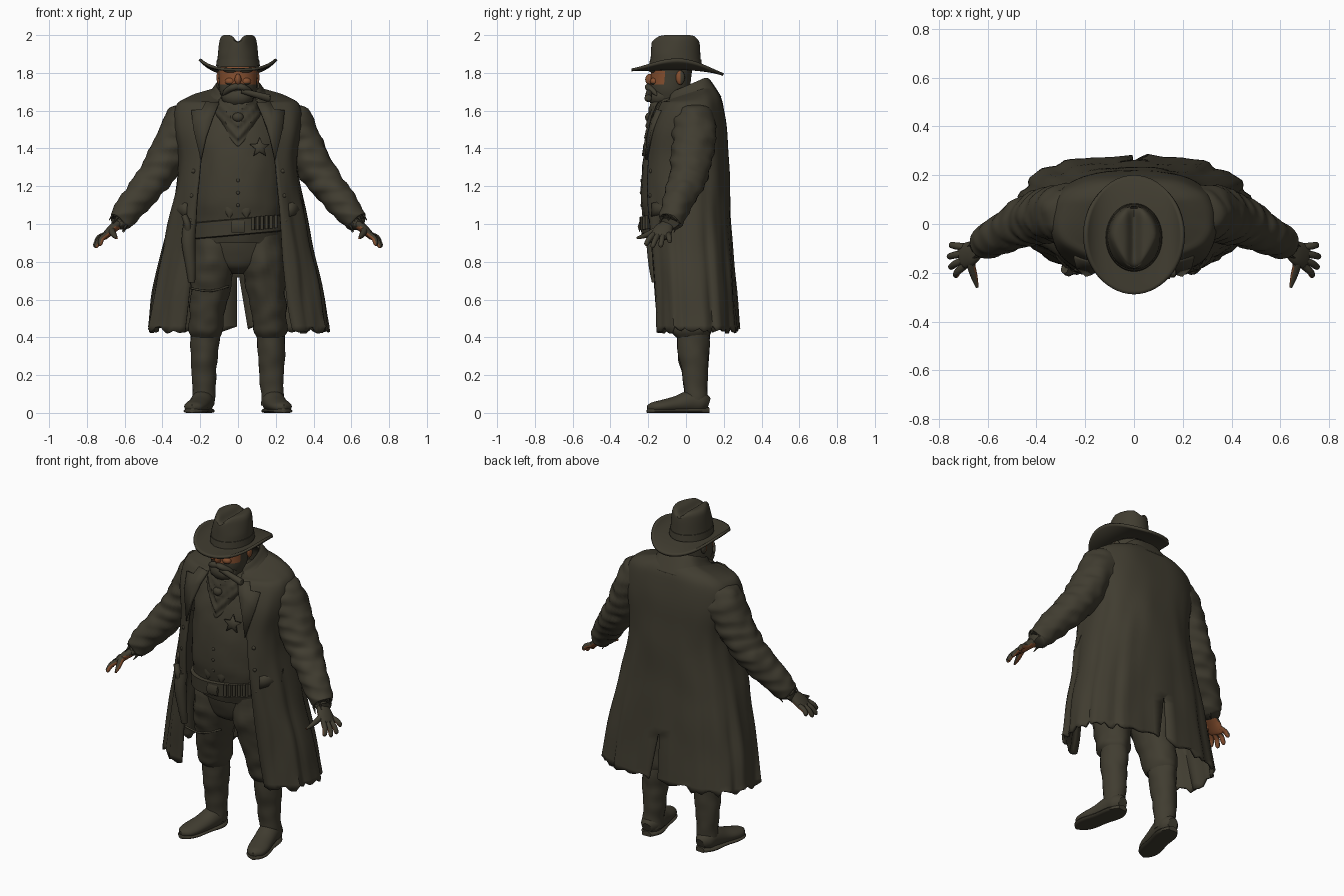
import bpy, bmesh, math, random
from mathutils import Vector, noise

random.seed(4)


def material(name, rgb):
    m = bpy.data.materials.new(name)
    m.diffuse_color = (*rgb, 1)
    return m


CLOTH = material("dark_olive_cloth", (0.052, 0.046, 0.030))
SKIN = material("weathered_skin", (0.235, 0.078, 0.028))


def build(name, verts, faces, angle=50, thick=0, rule=None, move=None):
    """Mesh object; rule(centre, normal) picks skin faces, move(co) reshapes."""
    me = bpy.data.meshes.new(name)
    me.from_pydata([move(Vector(v)) if move else v for v in verts], [], faces)
    bm = bmesh.new()
    bm.from_mesh(me)
    bmesh.ops.recalc_face_normals(bm, faces=bm.faces)
    bm.to_mesh(me)
    bm.free()
    me.materials.append(CLOTH)
    me.materials.append(SKIN)
    for p in me.polygons:
        p.use_smooth = True
        if rule and rule(p.center, p.normal):
            p.material_index = 1
    me.set_sharp_from_angle(angle=math.radians(angle))
    ob = bpy.data.objects.new(name, me)
    bpy.context.scene.collection.objects.link(ob)
    if thick:
        mod = ob.modifiers.new("thickness", 'SOLIDIFY')
        mod.thickness, mod.offset = thick, 0
    return ob


def spline(keys, steps):
    """Catmull-Rom through tuples of any length."""
    out = []
    for i in range(len(keys) - 1):
        a, b, c, d = (keys[max(0, min(len(keys) - 1, i + k))] for k in (-1, 0, 1, 2))
        for s in range(steps):
            t = s / steps
            out.append([q + .5 * t * (r - p + t * (2*p - 5*q + 4*r - w + t * (3*(q - r) + w - p)))
                        for p, q, r, w in zip(a, b, c, d)])
    return out + [list(keys[-1])]


def loft(name, keys, ref=None, n=24, steps=5, wrinkle=0, **kw):
    """Closed skin over ellipses (x, y, z, ra, rb); ref=None keeps rings level."""
    rows = spline(keys, steps)
    verts, faces = [], []
    for i, (x, y, z, a, b) in enumerate(rows):
        c, side, up = Vector((x, y, z)), Vector((1, 0, 0)), Vector((0, 1, 0))
        if ref:
            t = Vector(rows[min(i + 1, len(rows) - 1)][:3]) - Vector(rows[max(i - 1, 0)][:3])
            side = t.cross(Vector(ref)).normalized()
            up = side.cross(t).normalized()
        for j in range(n):
            q = 2 * math.pi * j / n
            d = side * (a * math.cos(q)) + up * (b * math.sin(q))
            verts.append(c + d * (1 + wrinkle * noise.noise((c + d) * 15)))
    for i in range(len(rows) - 1):
        faces += [(i*n + j, i*n + (j+1) % n, (i+1)*n + (j+1) % n, (i+1)*n + j) for j in range(n)]
    faces += [tuple(range(n)), tuple(range((len(rows) - 1) * n, len(rows) * n))]
    return build(name, verts, faces, **kw)


def blob(name, c, r, **kw):
    """Ellipsoid at c with radii r."""
    ks = [(c[0], c[1], c[2] - r[2] * math.cos(k * math.pi / 8),
           max(.001, r[0] * math.sin(k * math.pi / 8)), max(.001, r[1] * math.sin(k * math.pi / 8))) for k in range(9)]
    return loft(name, ks, n=16, steps=1, **kw)


P = 2.6  # squareness of the coat section


def shell(name, keys, n=73, fold=0, ragged=0, slit=0, steps=5, move=None):
    """Open-fronted shell from rows (z, half width, front y, back y, opening half width)."""
    rows = spline(keys, steps)
    verts, faces = [], []
    for i, (z, rx, yf, yb, xf) in enumerate(rows):
        end = math.pi - math.asin(min(1, (xf / rx) ** (P / 2)))
        deep = max(0, min(1, (1.35 - z) / .9))
        for j in range(n + 1):
            q = end * (2 * j / n - 1)
            s, c = math.sin(q), math.cos(q)
            f = 1 + fold * deep * (math.sin(13 * q + 1) + .6 * math.sin(23 * q + 2 * z))
            f += .03 * noise.noise(Vector((s * 3, c * 3, z * 4)))
            x = rx * f * math.copysign(abs(s) ** (2 / P), s)
            y = (yf + yb) / 2 + (yb - yf) / 2 * f * math.copysign(abs(c) ** (2 / P), c)
            if z < slit and j in (n // 2, n // 2 + 1):  # vent widens downwards
                x = -.005 if j == n // 2 else .005 + .17 * (slit - z)
            drop = random.uniform(-ragged, ragged) if i == len(rows) - 1 else 0
            verts.append((x, y, z + drop))
    for i in range(len(rows) - 1):
        for j in range(n):
            if j == n // 2 and rows[i][0] < slit:
                continue
            a = i * (n + 1) + j
            faces.append((a, a + 1, a + n + 2, a + n + 1))
    return build(name, verts, faces, thick=.014, move=move)


COAT = [(1.735, .10, -.07, .12, .06), (1.71, .15, -.09, .15, .08), (1.675, .26, -.11, .175, .10),
        (1.62, .325, -.15, .19, .11), (1.5, .335, -.20, .21, .16), (1.35, .31, -.225, .22, .195),
        (1.2, .32, -.235, .225, .21), (1.0, .365, -.215, .23, .225), (.8, .41, -.195, .245, .24),
        (.6, .445, -.185, .26, .265), (.44, .47, -.18, .275, .29)]


def coat_y(x, z):
    """Front surface of the coat at x, z."""
    for a, b in zip(COAT, COAT[1:]):
        if a[0] >= z >= b[0]:
            t = (a[0] - z) / (a[0] - b[0])
            rx, yf, yb = (a[k] + t * (b[k] - a[k]) for k in (1, 2, 3))
            return (yf + yb) / 2 - (yb - yf) / 2 * (1 - min(1, abs(x) / rx) ** P) ** (1 / P)
    return 0


def plate(name, pts, lift=.012, thick=.012):
    """Flat patch lying on the front of the coat."""
    c = [sum(p[k] for p in pts) / len(pts) for k in (0, 1)]
    vs = [(x, coat_y(x, z) - lift, z) for x, z in [c] + pts]
    m = len(pts)
    build(name, vs, [(0, k + 1, (k + 1) % m + 1) for k in range(m)], thick=thick)


def slope(v):
    """Lowers the neckline towards the front."""
    v.z -= .42 * max(0, .1 - v.y) * max(0, min(1, (v.z - 1.64) / .1))
    return v


# Coat body and turned-up collar
shell("long_coat", COAT, fold=.022, ragged=.022, slit=.73, move=slope)
shell("coat_collar", [(1.67, .175, -.12, .18, .11), (1.71, .145, -.11, .155, .10),
                      (1.755, .118, -.10, .125, .085), (1.768, .108, -.09, .11, .08)], n=40, move=slope)

# Vest, belt, hips
loft("vest", [(0, -.03, .9, .225, .16), (0, -.04, 1.0, .24, .18), (0, -.045, 1.15, .245, .195),
              (0, -.04, 1.35, .24, .185), (0, -.02, 1.5, .24, .165), (0, .0, 1.62, .2, .12),
              (0, .0, 1.66, .1, .09)], n=40, wrinkle=.04)
loft("hips", [(0, -.01, .735, .03, .06), (0, -.015, .77, .13, .12), (0, -.02, .84, .215, .145),
              (0, -.025, .98, .232, .165)], n=32, wrinkle=.04)


def tilt(v):
    v.z += .09 * v.x
    return v


loft("gun_belt", [(0, -.04, .94, .235, .175), (0, -.04, .945, .252, .196), (0, -.04, 1.025, .255, .202),
                  (0, -.04, 1.03, .235, .18)], n=40, steps=1, move=tilt)
loft("belt_buckle", [(-.035, -.246, .985, .03, .01), (.035, -.246, .986, .03, .01)], ref=(0, 1, 0), n=4, steps=1)
for k in range(6):
    x = .08 + .024 * k
    y = -.04 - .208 * math.sqrt(1 - (x / .26) ** 2)
    loft("belt_cartridge", [(x, y, .96 + .09 * x, .009, .009), (x, y, 1.03 + .09 * x, .009, .009)], n=8, steps=1)
for k in range(5):
    blob("vest_button", (0, -.237 + .003 * abs(k - 1) ** 2, 1.1 + .065 * k), (.01, .008, .01))
for s in (-1, 1):
    loft("vest_point", [(s * .035, -.215, 1.12, .04, .012), (s * .04, -.222, 1.07, .03, .012),
                        (s * .045, -.222, 1.035, .006, .008)], n=12)

# Holster and pistol on the wearer's right hip
loft("holster", [(-.255, -.175, 1.0, .035, .028), (-.262, -.18, .9, .036, .03), (-.25, -.175, .77, .026, .022),
                 (-.245, -.165, .69, .018, .016)], n=14)
loft("pistol_grip", [(-.262, -.185, .95, .018, .016), (-.268, -.195, 1.0, .018, .02), (-.285, -.185, 1.045, .016, .018)],
     ref=(0, 1, 0), n=12)
loft("holster_tie", [(-.25, -.15, .66, .006, .006), (-.15, -.145, .645, .006, .006), (-.05, -.09, .67, .006, .006)],
     ref=(0, 1, 0), n=8)

# Neckerchief with slanting folds
loft("neckerchief", [(0, -.04, 1.68, .09, .09), (0, -.06, 1.64, .12, .12), (0, -.095, 1.57, .115, .105),
                     (0, -.145, 1.5, .08, .065), (0, -.185, 1.44, .035, .035), (0, -.2, 1.41, .006, .012)],
     n=36, steps=9, wrinkle=.12, move=lambda v: v + Vector((0, -.006 * math.sin(v.z * 100 - abs(v.x) * 110), 0)))
blob("kerchief_knot", (0, -.195, 1.565), (.03, .022, .025))

# Star badge
star = [(.115 + r * math.sin(k * math.pi / 5), 1.405 + r * math.cos(k * math.pi / 5))
        for k in range(10) for r in [.055 if k % 2 == 0 else .024]]
plate("star_badge", star, lift=.008)

for s in (-1, 1):
    # Lapels, pocket flaps, coat buttons
    plate("lapel", [(s * x, z) for x, z in [(.10, 1.64), (.17, 1.645), (.19, 1.605), (.245, 1.60), (.235, 1.5),
                                           (.195, 1.34), (.17, 1.46), (.13, 1.57)]], lift=.012, thick=.016)
    plate("pocket_flap", [(s * x, z) for x, z in [(.27, 1.11), (.335, 1.13), (.345, 1.06), (.27, 1.04)]])
    for k in range(3):
        x, z = s * (.235 + .008 * k), 1.28 - .13 * k
        blob("coat_button", (x, coat_y(x, z) - .004, z), (.012, .01, .012))

    # Sleeve with creases, frayed cuff
    loft("coat_sleeve", [(s * .21, .045, 1.60, .07, .08), (s * .27, .045, 1.535, .12, .115),
                         (s * .345, .038, 1.41, .105, .112), (s * .415, .02, 1.29, .096, .105),
                         (s * .475, -.005, 1.205, .088, .095), (s * .56, -.05, 1.10, .076, .078),
                         (s * .62, -.08, 1.02, .064, .064), (s * .628, -.084, 1.01, .045, .045)],
         ref=(0, 1, 0), n=32, steps=10, wrinkle=.1,
         move=lambda v: v + Vector((0, .004 * math.sin(v.z * 85 + v.y * 25), .003 * math.sin(v.z * 110))))
    for k in range(5):
        q = k * 1.3
        b = Vector((s * (.62 + .04 * math.cos(q)), -.08 + .055 * math.sin(q), 1.02 + .035 * math.cos(q)))
        e = b + Vector((s * .022, -.012, -.035))
        loft("frayed_cuff", [(*b, .008, .008), (*e, .002, .002)], ref=(0, 1, 0), n=6, steps=1)

    # Hand with dark back and bare palm side
    palm_dir = Vector((-s * .68, -.15, -.7))
    bare = lambda c, nrm, d=palm_dir: nrm.dot(d) > .1 and c.z < .985
    loft("palm", [(s * .60, -.075, 1.04, .03, .035), (s * .635, -.095, 1.0, .026, .036),
                  (s * .67, -.12, .97, .024, .05), (s * .705, -.135, .935, .018, .05),
                  (s * .712, -.138, .928, .008, .04)], ref=(0, 1, 0), n=20, rule=bare)
    for k, tip in enumerate([(.735, -.215, .888), (.757, -.18, .876), (.764, -.135, .88), (.756, -.085, .905)]):
        b = Vector((.695, -.172 + .026 * k, .945))
        e = Vector(tip)
        m = b.lerp(e, .5) + Vector((.006, 0, .006))
        loft("finger", [(s * v.x, v.y, v.z, r, r) for v, r in ((b, .015), (m, .0145), (b.lerp(e, .9), .012), (e, .003))],
             ref=(0, 1, 0), n=12, rule=bare)
    loft("thumb", [(s * .655, -.11, .985, .02, .02), (s * .668, -.16, .965, .018, .018),
                   (s * .655, -.215, .94, .014, .014), (s * .642, -.26, .925, .006, .006)],
         ref=(0, 0, 1), n=12, rule=bare)

    # Trouser leg, boot shaft, foot, sole
    loft("trouser_leg", [(s * .115, -.02, .98, .115, .14), (s * .13, -.025, .8, .115, .145),
                         (s * .147, -.01, .65, .103, .125), (s * .167, .015, .5, .09, .11),
                         (s * .17, .025, .435, .09, .105), (s * .17, .03, .40, .075, .085)],
         n=28, steps=8, wrinkle=.1)
    loft("boot_shaft", [(s * .172, .03, .44, .07, .08), (s * .172, .035, .42, .078, .086),
                        (s * .178, .04, .3, .072, .08), (s * .18, .05, .16, .062, .064),
                        (s * .183, .052, .04, .058, .062)], n=24, steps=8, wrinkle=.1)
    loft("boot_foot", [(s * .18, .118, .045, .03, .035), (s * .183, .085, .055, .055, .055),
                       (s * .188, .03, .06, .06, .062), (s * .205, -.05, .045, .06, .045),
                       (s * .225, -.125, .035, .06, .034), (s * .236, -.175, .03, .046, .027),
                       (s * .243, -.203, .028, .012, .014)], ref=(0, 0, 1), n=20,
         move=lambda v: Vector((v.x, v.y, max(v.z, .004))))
    loft("boot_sole", [(s * .18, .122, .01, .03, .02), (s * .185, .06, .01, .063, .02), (s * .205, -.04, .01, .06, .016),
                       (s * .225, -.125, .01, .064, .016), (s * .238, -.18, .01, .046, .016),
                       (s * .243, -.206, .012, .012, .012)], ref=(0, 0, 1), n=16,
         move=lambda v: Vector((v.x, v.y, max(v.z, 0))))

    # Ear, brow, cheek, moustache half
    blob("ear", (s * .1, -.03, 1.775), (.014, .024, .038), rule=lambda c, nrm: c.y < -.03)
    blob("eyebrow", (s * .04, -.178, 1.812), (.036, .018, .011))
    blob("cheek", (s * .042, -.168, 1.755), (.028, .022, .02), rule=lambda c, nrm: c.z > 1.745)
    loft("moustache", [(0, -.2, 1.728, .014, .016), (s * .03, -.198, 1.722, .018, .018),
                       (s * .065, -.17, 1.70, .013, .014), (s * .08, -.155, 1.68, .003, .004)], ref=(0, 0, 1), n=12)

# Head with beard, nose and cigar
loft("head", [(0, -.05, 1.6, .075, .08), (0, -.08, 1.66, .085, .095), (0, -.085, 1.71, .098, .105),
              (0, -.08, 1.77, .102, .107), (0, -.075, 1.83, .102, .107), (0, -.07, 1.88, .08, .09)],
     n=40, steps=6, rule=lambda c, nrm: c.y < -.118 and 1.738 < c.z < 1.83)
blob("beard", (0, -.125, 1.675), (.088, .078, .062), wrinkle=.12)
blob("nose", (0, -.192, 1.765), (.018, .024, .03), rule=lambda c, nrm: True)
loft("cigar", [(.02, -.195, 1.705, .014, .014), (.165, -.2, 1.665, .02, .02), (.172, -.2, 1.664, .012, .012)],
     ref=(0, 1, 0), n=14, steps=1)


# Hat crown with creased top, band, curled brim
def crease(v):
    if v.z > 1.9:
        k = min(1, (v.z - 1.9) / .09)
        if v.y < -.05:
            v.x *= 1 - .3 * k * min(1, (-.05 - v.y) / .1)
        v.z -= .035 * k ** 6 * math.exp(-(v.x / .024) ** 2)
    return v


loft("hat_crown", [(0, -.055, 1.83, .113, .137), (0, -.055, 1.88, .108, .132), (0, -.055, 1.95, .102, .128),
                   (0, -.055, 1.985, .094, .122), (0, -.055, 2.0, .075, .104), (0, -.055, 2.0, .035, .06),
                   (0, -.055, 2.0, .004, .006)], n=40, move=crease)
loft("hat_band", [(0, -.055, 1.835, .10, .12), (0, -.055, 1.837, .116, .140), (0, -.055, 1.87, .112, .136),
                  (0, -.055, 1.872, .10, .12)], n=40, steps=1)
M, verts, faces = 56, [], []
for i in range(11):
    r = .45 + .55 * i / 10
    for j in range(M):
        q = 2 * math.pi * j / M
        sx, sy = math.sin(q), math.cos(q)
        z = 1.836 + .036 * r ** 6 * sx ** 4 - r ** 3 * (.045 if sy > 0 else .02) * sy * sy - .014 * math.sin(math.pi * r)
        verts.append((.203 * r * sx, -.045 + .243 * r * sy, z))
for i in range(10):
    faces += [(i*M + j, i*M + (j+1) % M, (i+1)*M + (j+1) % M, (i+1)*M + j) for j in range(M)]
build("hat_brim", verts, faces, thick=.015)
